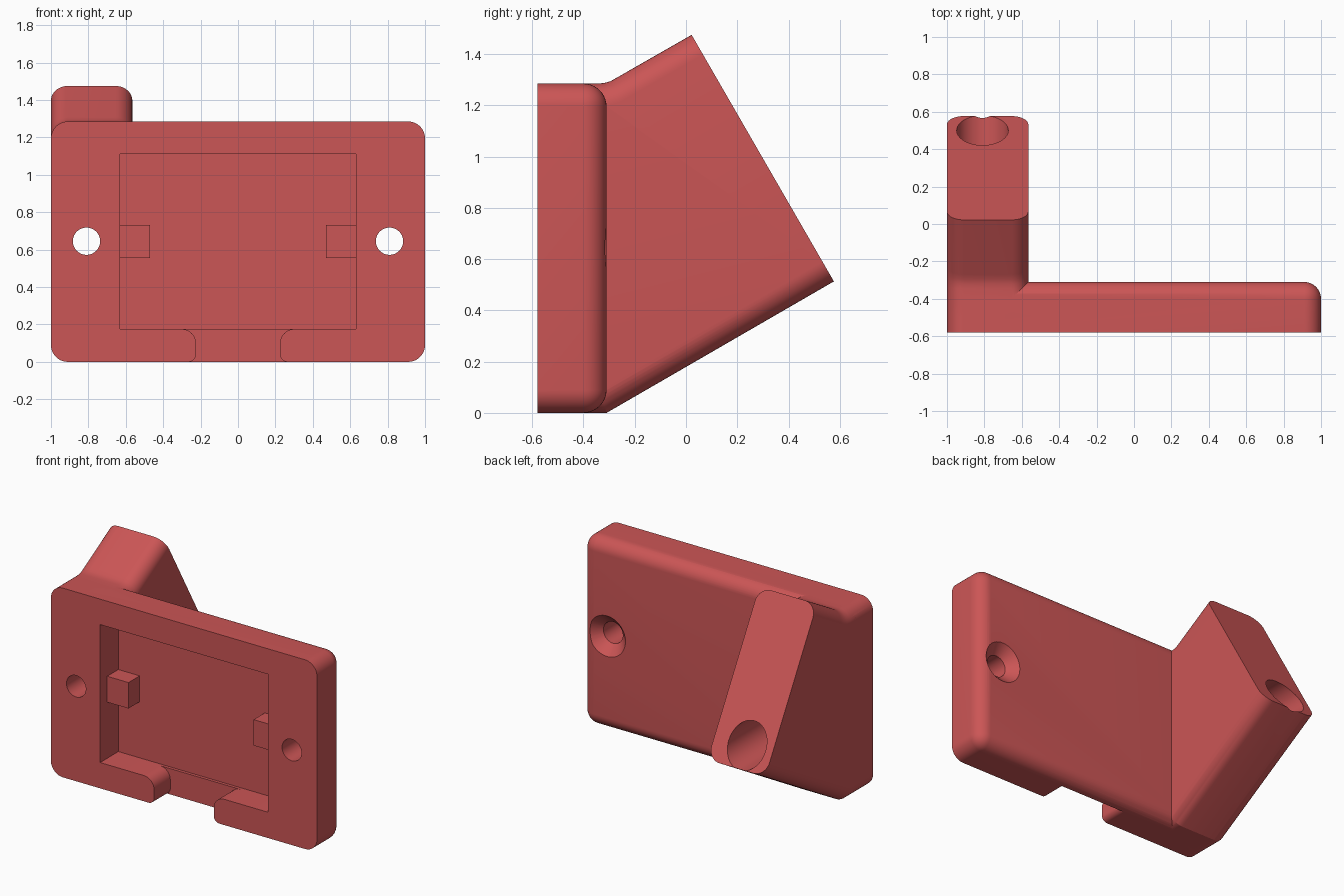
import bpy, bmesh, math
from mathutils import Vector

cube = bpy.data.objects.get("Cube")
if cube:
    bpy.data.objects.remove(cube, do_unlink=True)

red = bpy.data.materials.new("matte red")
red.use_nodes = True
red.diffuse_color = (0.6, 0.092, 0.092, 1)
red.node_tree.nodes["Principled BSDF"].inputs["Base Color"].default_value = red.diffuse_color

FRONT, BACK, TOP, R = -0.58, -0.31, 1.285, 0.09


def finish(name, bm):
    bmesh.ops.recalc_face_normals(bm, faces=bm.faces)
    mesh = bpy.data.meshes.new(name)
    bm.to_mesh(mesh)
    bm.free()
    mesh.materials.append(red)
    obj = bpy.data.objects.new(name, mesh)
    bpy.context.collection.objects.link(obj)
    return obj


def box_mesh(x0, x1, y0, y1, z0, z1):
    bm = bmesh.new()
    bmesh.ops.create_cube(bm, size=1)
    for v in bm.verts:
        v.co = Vector(((x0 + x1) / 2 + v.co.x * (x1 - x0),
                       (y0 + y1) / 2 + v.co.y * (y1 - y0),
                       (z0 + z1) / 2 + v.co.z * (z1 - z0)))
    return bm


def prism_mesh(points, direction):
    bm = bmesh.new()
    face = bm.faces.new([bm.verts.new(p) for p in points])
    ext = bmesh.ops.extrude_face_region(bm, geom=[face])
    verts = [g for g in ext["geom"] if isinstance(g, bmesh.types.BMVert)]
    bmesh.ops.translate(bm, verts=verts, vec=direction)
    return bm


def round_edges(bm, edges, segments=10):
    bmesh.ops.bevel(bm, geom=edges, offset=R, offset_type='OFFSET',
                    segments=segments, profile=0.5, affect='EDGES')


def combine(target, other, operation):
    mod = target.modifiers.new(operation.lower(), 'BOOLEAN')
    mod.operation = operation
    mod.solver = 'EXACT'
    mod.object = other
    bpy.context.view_layer.objects.active = target
    bpy.ops.object.modifier_apply(modifier=mod.name)
    bpy.data.objects.remove(other, do_unlink=True)


def arc(cx, cz, r, a0, a1, n=8):
    steps = [math.radians(a0 + (a1 - a0) * i / n) for i in range(n + 1)]
    return [(cx + r * math.cos(a), cz + r * math.sin(a)) for a in steps]


# Plate: rounded corners and rounded back rim, sharp front rim
bm = box_mesh(-1, 1, FRONT, BACK, 0, TOP)
round_edges(bm, [e for e in bm.edges
                 if max(v.co.y for v in e.verts) > BACK - 0.01])
body = finish("mounting_plate", bm)

# Angled arm: side profile with a soft bend where it leaves the plate
profile = [(-0.5, 0), (BACK, 0), (0.577, 0.513), (0.022, 1.475),
           (-0.27, 1.308), (-0.295, 1.294), (-0.32, 1.287), (-0.345, TOP), (-0.5, TOP)]
bm = prism_mesh([(-1, y, z) for y, z in profile], (0.435, 0, 0))
bm.normal_update()


def is_long_edge(e):
    a, b = (v.co for v in e.verts)
    along_side = abs(a.x - b.x) < 0.001
    start = abs(a.y + 0.5) < 0.001 and abs(b.y + 0.5) < 0.001
    end_face = min(a.y, b.y) > 0
    return along_side and not start and not end_face


round_edges(bm, [e for e in bm.edges if is_long_edge(e)])
combine(body, finish("angled_arm", bm), 'UNION')

# Front recess
combine(body, finish("recess_cutter",
                     box_mesh(-0.63, 0.63, -0.7, -0.384, 0.175, 1.112)), 'DIFFERENCE')

# Cable notch in the lower rim, flared at both ends
half = [(0.265, -0.1)] + arc(0.265, 0.04, 0.04, 270, 180) \
    + arc(0.3, 0.1, 0.075, 180, 90) + [(0.3, 0.25)]
outline = half + [(-x, z) for x, z in reversed(half)]
combine(body, finish("notch_cutter", prism_mesh([(x, -0.7, z) for x, z in outline],
                                                (0, 0.295, 0))), 'DIFFERENCE')

# Countersunk screw holes; the wide bore carries on through the arm
small, wide = 0.073, 0.138
for side in (-1, 1):
    bm = bmesh.new()
    centre = Vector((side * 0.81, 0, 0.645))
    section = [(0, -0.8), (small, -0.8), (small, BACK - 0.065),
               (wide, BACK), (wide, 0.9), (0, 0.9)]
    verts = [bm.verts.new(centre + Vector((r, y, 0))) for r, y in section]
    edges = [bm.edges.new(pair) for pair in zip(verts, verts[1:])]
    bmesh.ops.spin(bm, geom=verts + edges, cent=centre, axis=(0, 1, 0),
                   angle=math.tau, steps=48)
    bmesh.ops.remove_doubles(bm, verts=bm.verts, dist=0.0005)
    combine(body, finish("screw_cutter", bm), 'DIFFERENCE')

# Retaining pegs on the recess walls
pegs = [finish(name, box_mesh(min(a, b), max(a, b), -0.504, -0.38, 0.556, 0.732))
        for name, a, b in (("right_peg", -0.635, -0.47), ("left_peg", 0.47, 0.635))]

# Smooth rounded surfaces, crisp edges
bpy.ops.object.select_all(action='DESELECT')
body.select_set(True)
bpy.context.view_layer.objects.active = body
bpy.ops.object.shade_smooth_by_angle(angle=math.radians(25))
